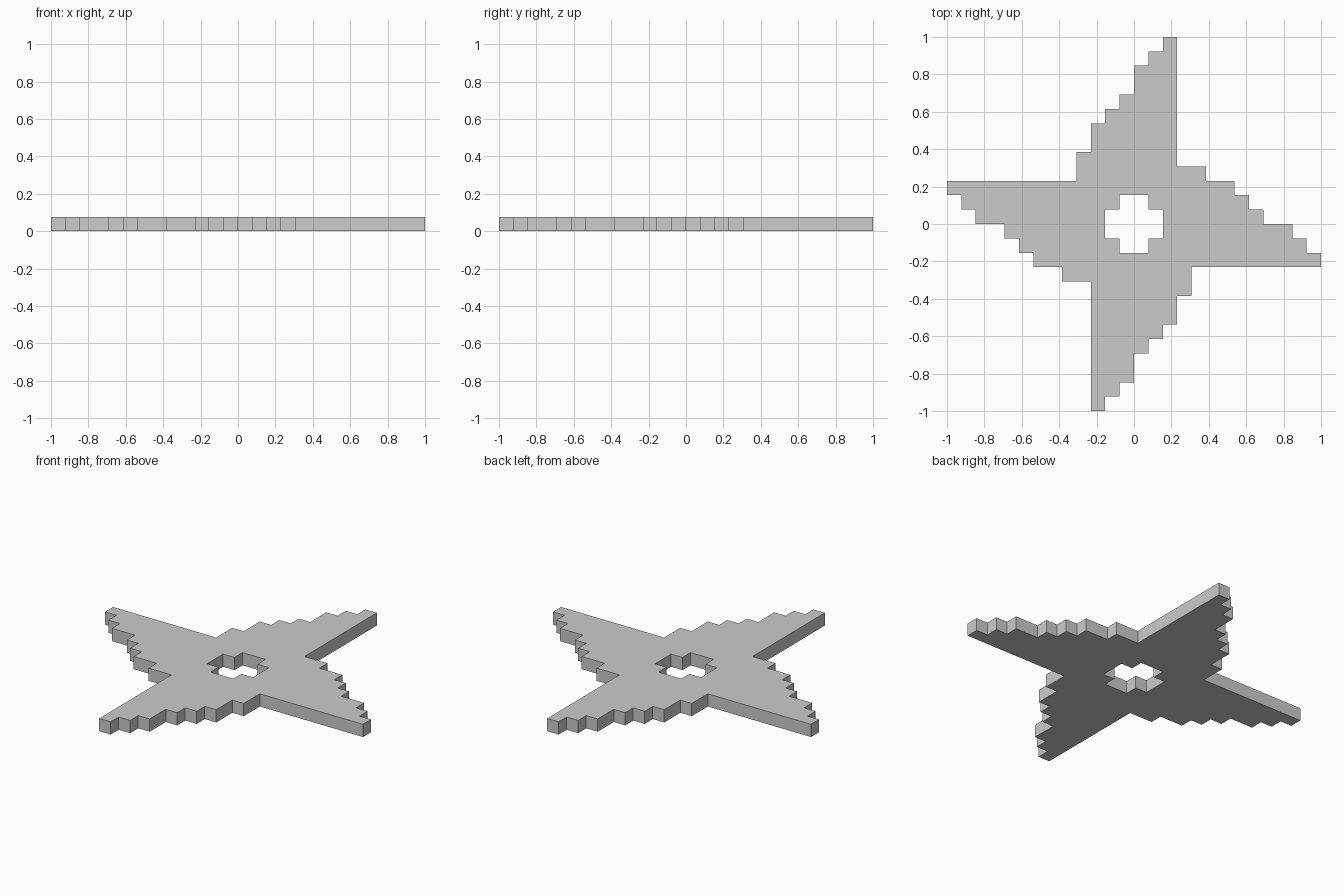
import bpy, bmesh

if "Cube" in bpy.data.objects:
    bpy.data.objects.remove(bpy.data.objects["Cube"])

U = 1 / 13  # one step of the stair-stepped outline

# One quarter of each outline, in steps, running clockwise
BLADE = [(3, 13), (3, 4), (5, 4), (5, 3), (7, 3), (7, 2), (8, 2), (8, 1),
         (9, 1), (9, 0), (11, 0), (11, -1), (12, -1), (12, -2), (13, -2)]
HOLE = [(1, 2), (1, 1), (2, 1)]


def four_fold(quarter):
    """Repeat a quarter outline by turning it clockwise four times."""
    points = []
    for _ in range(4):
        points += quarter
        quarter = [(y, -x) for x, y in quarter]
    return points


def add_loop(bm, points):
    verts = [bm.verts.new((x * U, y * U, 0)) for x, y in points]
    return [bm.edges.new((a, b)) for a, b in zip(verts, verts[1:] + verts[:1])]


# Flat star plate with a cross-shaped hole, extruded one step thick
bm = bmesh.new()
edges = add_loop(bm, four_fold(BLADE)) + add_loop(bm, four_fold(HOLE))
bmesh.ops.triangle_fill(bm, edges=edges, use_beauty=True, use_dissolve=False)
top = bmesh.ops.extrude_face_region(bm, geom=bm.faces[:], use_keep_orig=True)
bmesh.ops.translate(bm, vec=(0, 0, U),
                    verts=[g for g in top["geom"] if isinstance(g, bmesh.types.BMVert)])
bmesh.ops.recalc_face_normals(bm, faces=bm.faces[:])

mesh = bpy.data.meshes.new("throwing_star")
bm.to_mesh(mesh)
bm.free()
bpy.context.collection.objects.link(bpy.data.objects.new("throwing_star", mesh))
